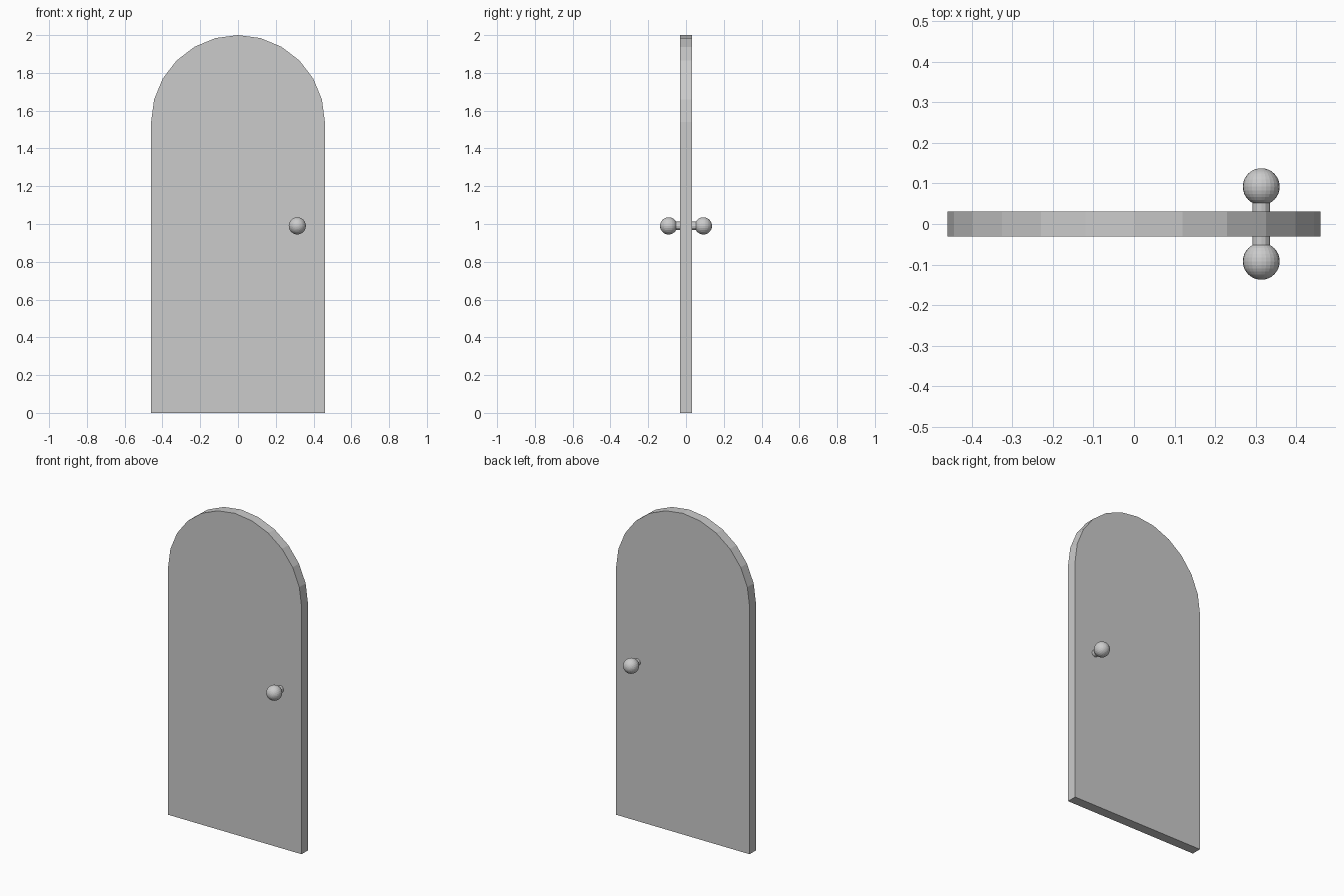
import bpy, bmesh, math

if "Cube" in bpy.data.objects:
    bpy.data.objects.remove(bpy.data.objects["Cube"])

HALF_W, HALF_T, HEIGHT = 0.46, 0.031, 2.0
KNOB_X, KNOB_Z, KNOB_Y, KNOB_R = 0.314, 0.99, 0.092, 0.0455

# Arched door panel: a semicircle of 12 segments on straight sides
spring = HEIGHT - HALF_W
profile = [(-HALF_W, 0), (HALF_W, 0)]
for i in range(13):
    a = math.pi * i / 12
    profile.append((HALF_W * math.cos(a), spring + HALF_W * math.sin(a)))

bm = bmesh.new()
face = bm.faces.new([bm.verts.new((x, -HALF_T, z)) for x, z in profile])
ext = bmesh.ops.extrude_face_region(bm, geom=[face], use_keep_orig=True)
verts = [g for g in ext["geom"] if isinstance(g, bmesh.types.BMVert)]
bmesh.ops.translate(bm, verts=verts, vec=(0, 2 * HALF_T, 0))
bmesh.ops.recalc_face_normals(bm, faces=bm.faces)
mesh = bpy.data.meshes.new("door_panel")
bm.to_mesh(mesh)
bm.free()
bpy.context.collection.objects.link(bpy.data.objects.new("door_panel", mesh))

# Round knob and short neck on each side of the door
for side, label in ((-1, "front"), (1, "back")):
    bpy.ops.mesh.primitive_uv_sphere_add(
        segments=24, ring_count=16, radius=KNOB_R,
        location=(KNOB_X, side * KNOB_Y, KNOB_Z), rotation=(math.pi / 2, 0, 0))
    bpy.context.object.name = label + "_knob"

    y0, y1 = HALF_T - 0.005, KNOB_Y - KNOB_R * 0.7
    bpy.ops.mesh.primitive_cylinder_add(
        vertices=12, radius=0.022, depth=y1 - y0,
        location=(KNOB_X, side * (y0 + y1) / 2, KNOB_Z), rotation=(math.pi / 2, 0, 0))
    bpy.context.object.name = label + "_knob_neck"
